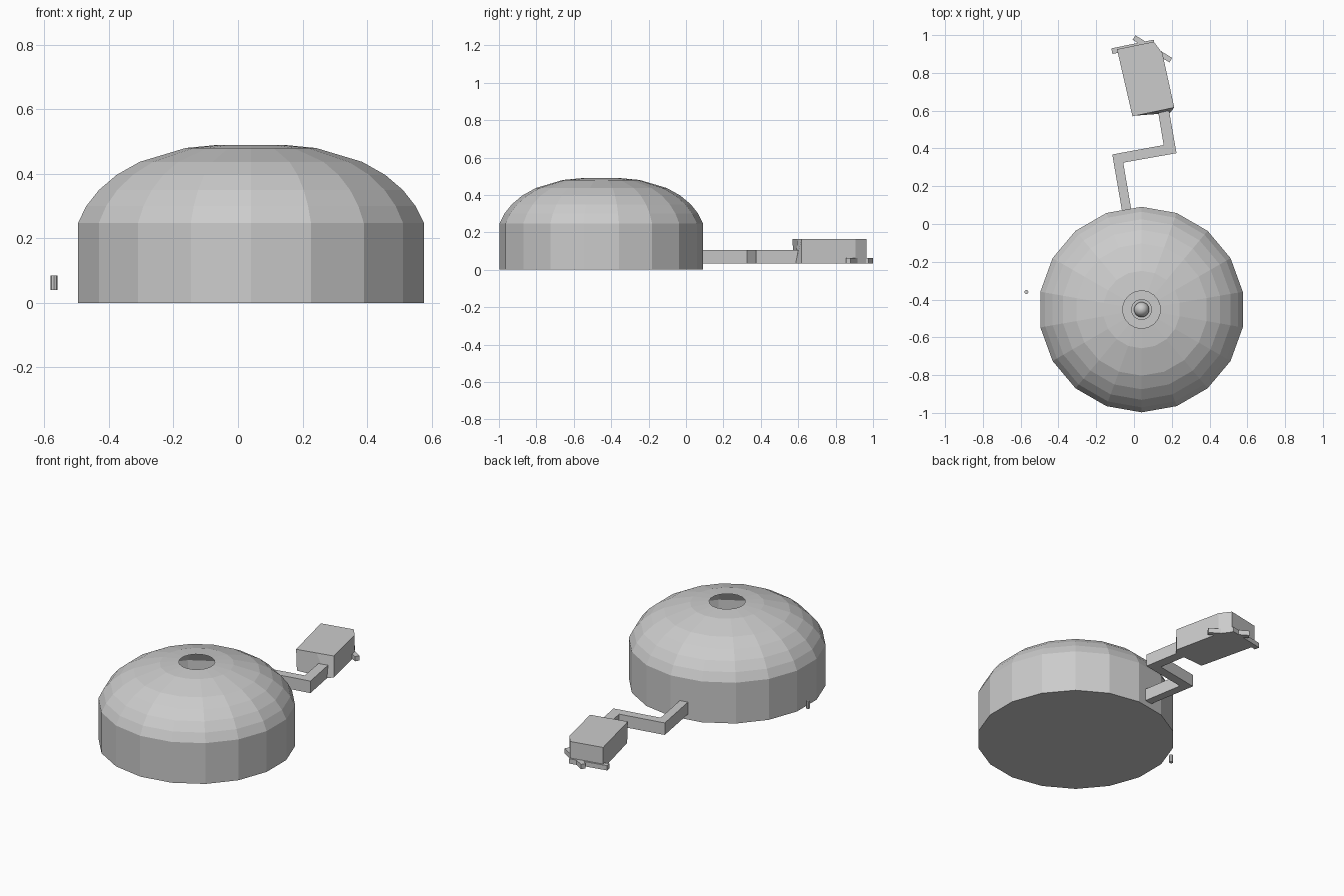
import bpy, math
from mathutils import Vector

if "Cube" in bpy.data.objects:
    bpy.data.objects.remove(bpy.data.objects["Cube"])


def make(name, verts, faces):
    mesh = bpy.data.meshes.new(name)
    mesh.from_pydata(verts, [], faces)
    mesh.update()
    obj = bpy.data.objects.new(name, mesh)
    bpy.context.collection.objects.link(obj)
    return obj


def lathe(name, profile, center, sides, cap_top=True):
    """Revolve (radius, z) rings, listed bottom to top, with a closed base."""
    cx, cy = center
    verts, faces = [], []
    for r, z in profile:
        for i in range(sides):
            a = math.pi / 2 + 2 * math.pi * i / sides
            verts.append((cx + r * math.cos(a), cy + r * math.sin(a), z))
    for k in range(len(profile) - 1):
        for i in range(sides):
            j = (i + 1) % sides
            faces.append((k * sides + i, k * sides + j,
                          (k + 1) * sides + j, (k + 1) * sides + i))
    faces.append(tuple(reversed(range(sides))))
    if cap_top:
        top = (len(profile) - 1) * sides
        faces.append(tuple(range(top, top + sides)))
    return make(name, verts, faces)


def prism(name, bottom, z0, z1, top=None):
    """Solid between two counter-clockwise outlines."""
    top = top or bottom
    n = len(bottom)
    verts = [(x, y, z0) for x, y in bottom] + [(x, y, z1) for x, y in top]
    faces = [tuple(reversed(range(n))), tuple(range(n, 2 * n))]
    faces += [(i, (i + 1) % n, n + (i + 1) % n, n + i) for i in range(n)]
    return make(name, verts, faces)


def bar(name, a, b, width, z0, z1):
    a, b = Vector(a), Vector(b)
    d = (b - a).normalized() * width / 2
    s = Vector((d.y, -d.x))
    return prism(name, [tuple(p) for p in (a + s, b + s, b - s, a - s)], z0, z1)


CENTER = (0.04, -0.453)

# Hollow bell dome with an open hole at the crown
lathe("bell_dome", [(0.544, 0), (0.544, 0.248), (0.518, 0.30), (0.478, 0.35),
                    (0.422, 0.397), (0.35, 0.437), (0.205, 0.48), (0.10, 0.49)],
      CENTER, 18, cap_top=False)

# Rounded bolt inside the dome
bolt = lathe("center_bolt", [(0.055, 0.002), (0.055, 0.36), (0.04, 0.36), (0.04, 0.38),
                             (0.034, 0.40), (0.02, 0.415), (0.006, 0.42)], CENTER, 24)
bpy.context.view_layer.objects.active = bolt
bolt.select_set(True)
bpy.ops.object.shade_smooth_by_angle()

# Zigzag arm
prism("crank_arm", [(-0.01, 0.05), (-0.057, 0.325), (0.225, 0.375), (0.182, 0.62),
                    (0.125, 0.61), (0.157, 0.418), (-0.115, 0.368), (-0.06, 0.05)],
      0.033, 0.106)

# Lever block with a skewed inner end
prism("lever_block",
      [(-0.005, 0.573), (0.19, 0.587), (0.213, 0.617), (0.15, 0.905), (0.105, 0.965), (-0.09, 0.925)],
      0.033, 0.163,
      top=[(-0.008, 0.57), (0.11, 0.595), (0.213, 0.617), (0.15, 0.905), (0.105, 0.965), (-0.09, 0.925)])

# Crossed end bars
bar("end_bar_left", (-0.117, 0.915), (0.107, 0.961), 0.03, 0.033, 0.062)
bar("end_bar_right", (0.0, 0.987), (0.195, 0.867), 0.028, 0.033, 0.062)

# Small separate pin
lathe("side_pin", [(0.011, 0.04), (0.011, 0.085)], (-0.57, -0.36), 8)
